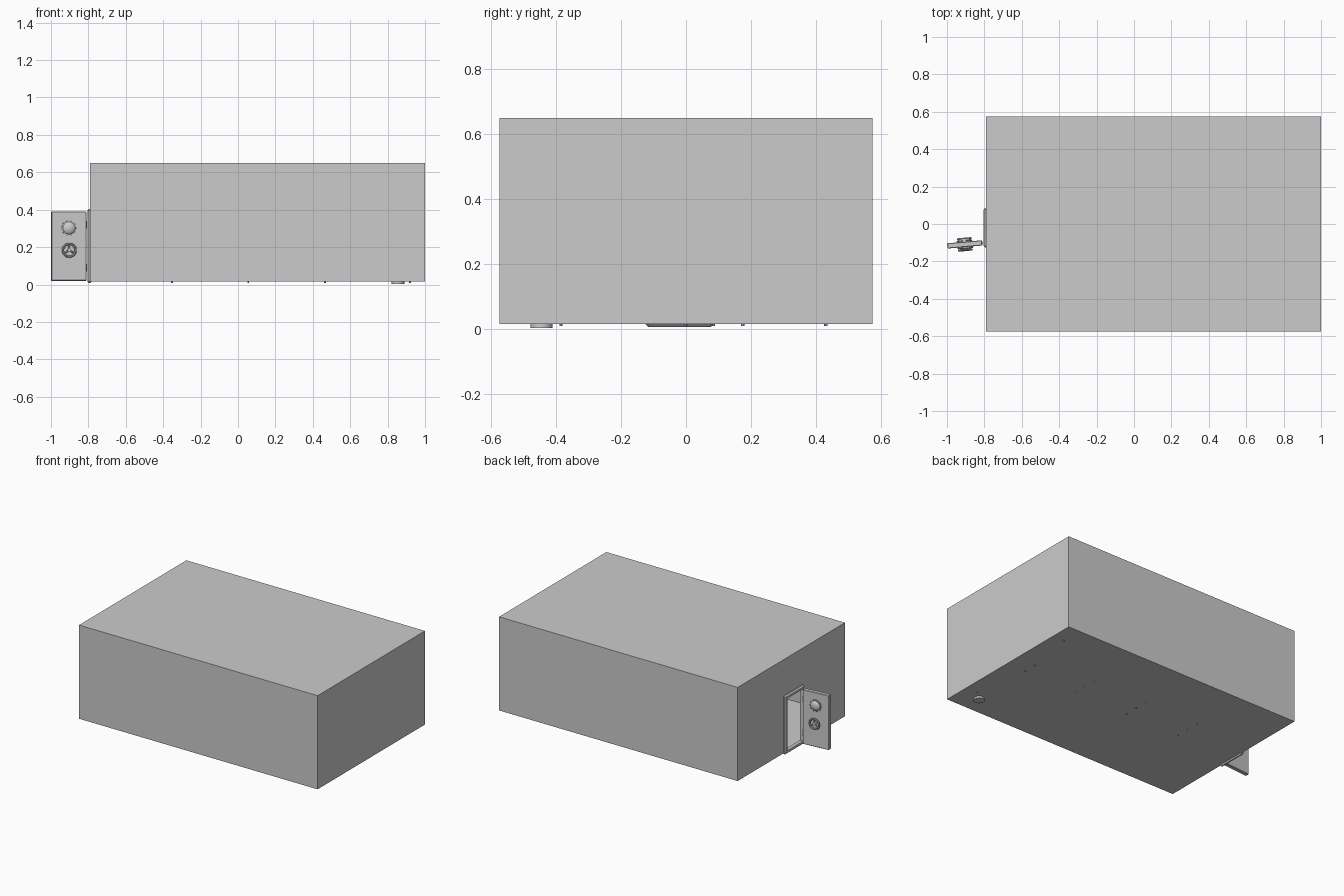
import bpy, bmesh, math
from mathutils import Vector, Matrix

if "Cube" in bpy.data.objects:
    bpy.data.objects.remove(bpy.data.objects["Cube"])


def finish(bm, name, parent=None, smooth=False):
    me = bpy.data.meshes.new(name)
    bmesh.ops.recalc_face_normals(bm, faces=bm.faces)
    bm.to_mesh(me)
    bm.free()
    ob = bpy.data.objects.new(name, me)
    bpy.context.collection.objects.link(ob)
    ob.parent = parent
    if smooth:
        bpy.ops.object.select_all(action='DESELECT')
        ob.select_set(True)
        bpy.context.view_layer.objects.active = ob
        bpy.ops.object.shade_smooth_by_angle(angle=math.radians(35))
    return ob


def box(name, lo, hi, parent=None, bevel=0):
    lo, hi = Vector(lo), Vector(hi)
    bm = bmesh.new()
    bmesh.ops.create_cube(bm, size=1, matrix=Matrix.Translation((lo + hi) / 2)
                          @ Matrix.Diagonal((*(hi - lo), 1)))
    ob = finish(bm, name, parent)
    if bevel:
        m = ob.modifiers.new("bevel", 'BEVEL')
        m.width = bevel
        m.segments = 1
    return ob


def rod(name, a, b, r, parent=None, sides=12):
    a, b = Vector(a), Vector(b)
    bm = bmesh.new()
    rot = (b - a).to_track_quat('Z', 'Y').to_matrix().to_4x4()
    bmesh.ops.create_cone(bm, cap_ends=True, segments=sides, radius1=r, radius2=r,
                          depth=(b - a).length, matrix=Matrix.Translation((a + b) / 2) @ rot)
    return finish(bm, name, parent, True)


def cut(ob, cutter):
    m = ob.modifiers.new("cut", 'BOOLEAN')
    m.operation = 'DIFFERENCE'
    m.object = cutter
    m.solver = 'EXACT'
    cutter.hide_render = True
    cutter.hide_viewport = True


# hollow room with a doorway in the left wall
room = box("room_shell", (-0.79, -0.575, 0.015), (1.0, 0.575, 0.65))
cut(room, box("room_cavity_cutter", (-0.784, -0.569, 0.019), (0.994, 0.569, 0.644)))
cut(room, box("doorway_cutter", (-0.83, -0.103, 0.03), (-0.75, 0.063, 0.383)))

# door frame: chamfered ring around the opening
frame = box("door_frame", (-0.805, -0.125, 0.007), (-0.782, 0.085, 0.405), bevel=0.008)
cut(frame, box("frame_cutter", (-0.85, -0.103, 0.03), (-0.75, 0.063, 0.383)))

# open door, modelled along local x from its hinge, knobs on both faces
hinge = bpy.data.objects.new("door_hinge_pivot", None)
bpy.context.collection.objects.link(hinge)
hinge.location = (-0.812, -0.101, 0)
hinge.rotation_euler = (0, 0, math.radians(5))
box("door_panel", (-0.187, -0.014, 0.02), (0, 0.014, 0.39), hinge, bevel=0.003)
for z in (0.09, 0.32):
    rod("hinge_barrel", (-0.002, 0, z - 0.02), (-0.002, 0, z + 0.02), 0.008, hinge)

cx, port_z, wheel_z = -0.093, 0.302, 0.183
for side, label in ((-1, "front"), (1, "back")):
    # domed porthole with rivets
    bm = bmesh.new()
    bmesh.ops.create_uvsphere(bm, u_segments=24, v_segments=12, radius=1,
                              matrix=Matrix.Translation((cx, side * 0.012, port_z))
                              @ Matrix.Diagonal((0.036, 0.021, 0.036, 1)))
    finish(bm, label + "_porthole_dome", hinge, True)
    rod(label + "_porthole_rim", (cx, side * 0.012, port_z),
        (cx, side * 0.019, port_z), 0.040, hinge, 24)
    for i in range(10):
        t = math.tau * i / 10
        x, z = cx + 0.037 * math.cos(t), port_z + 0.037 * math.sin(t)
        rod(label + "_rivet", (x, side * 0.012, z), (x, side * 0.022, z), 0.0045, hinge, 8)
    # three-spoke locking wheel
    bm = bmesh.new()
    n, k = 28, 8
    rings = []
    for i in range(n):
        t = math.tau * i / n
        ring = []
        for j in range(k):
            p = math.tau * j / k
            r = 0.034 + 0.006 * math.cos(p)
            ring.append(bm.verts.new((cx + r * math.cos(t),
                                      side * 0.030 + 0.006 * math.sin(p),
                                      wheel_z + r * math.sin(t))))
        rings.append(ring)
    for i in range(n):
        a, b = rings[i], rings[(i + 1) % n]
        for j in range(k):
            bm.faces.new((a[j], b[j], b[(j + 1) % k], a[(j + 1) % k]))
    finish(bm, label + "_wheel_rim", hinge, True)
    rod(label + "_wheel_hub", (cx, side * 0.012, wheel_z), (cx, side * 0.034, wheel_z), 0.010, hinge)
    for i in range(3):
        t = math.tau * i / 3 + math.pi / 2
        rod(label + "_wheel_spoke", (cx, side * 0.030, wheel_z),
            (cx + 0.034 * math.cos(t), side * 0.030, wheel_z + 0.034 * math.sin(t)),
            0.004, hinge, 8)

# waste bin whose base shows below the floor
rod("waste_bin", (0.855, -0.445, 0.003), (0.855, -0.445, 0.09), 0.034, sides=20)

# narrow furniture inside, its feet just poking through the floor
for x, ys in ((-0.352, (0.0, 0.085, 0.175)), (0.055, (0.0, 0.085, 0.175)),
              (0.465, (0.0, 0.085, 0.175)), (0.86, (0.0, 0.085)), (0.92, (-0.385, 0.43))):
    for y in ys:
        rod("furniture_foot", (x, y, 0.009), (x, y, 0.12), 0.005, sides=8)
    box("table_top", (x - 0.03, ys[0] - 0.03, 0.115), (x + 0.03, ys[-1] + 0.03, 0.125))
